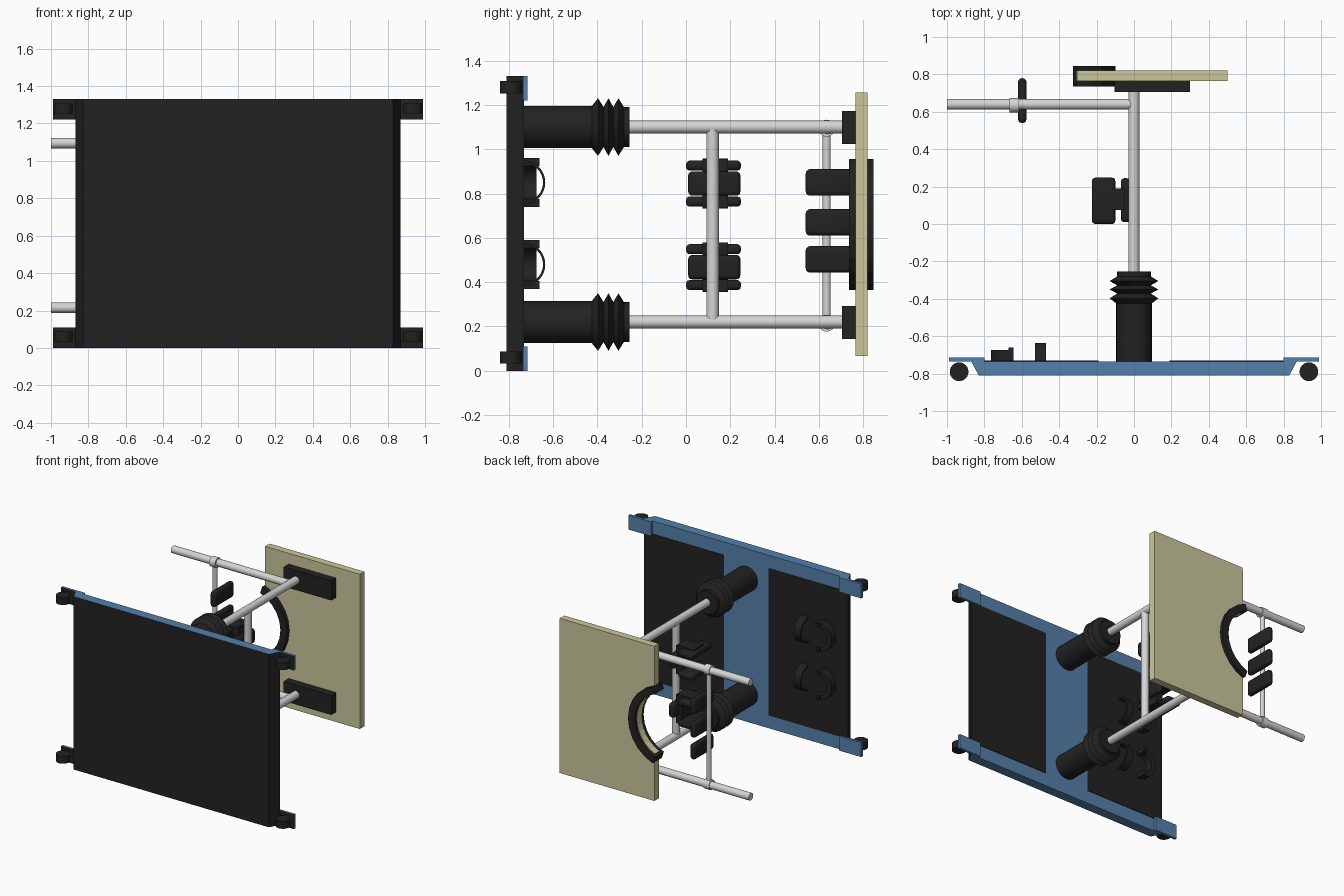
import bpy, bmesh, math
from mathutils import Vector

cube = bpy.data.objects.get("Cube")
if cube:
    bpy.data.objects.remove(cube, do_unlink=True)


def material(name, rgb):
    m = bpy.data.materials.new(name)
    m.use_nodes = True
    m.diffuse_color = (*rgb, 1)
    m.node_tree.nodes["Principled BSDF"].inputs["Base Color"].default_value = (*rgb, 1)
    return m


BLUE = material("blue paint", (0.09, 0.22, 0.40))
BLACK = material("black rubber", (0.016, 0.016, 0.016))
STEEL = material("light steel", (0.66, 0.66, 0.66))
OLIVE = material("pale olive board", (0.60, 0.58, 0.33))


def finish(name, bm, *mats, smooth=0):
    bmesh.ops.recalc_face_normals(bm, faces=bm.faces)
    me = bpy.data.meshes.new(name)
    bm.to_mesh(me)
    bm.free()
    for m in mats:
        me.materials.append(m)
    if smooth:
        me.shade_smooth()
        me.set_sharp_from_angle(angle=math.radians(smooth))
    ob = bpy.data.objects.new(name, me)
    bpy.context.collection.objects.link(ob)
    return ob


def box(name, xs, ys, zs, mat, bevel=0):
    bm = bmesh.new()
    bmesh.ops.create_cube(bm, size=1)
    for v in bm.verts:
        v.co = [(a + b) / 2 + c * (b - a) for (a, b), c in zip((xs, ys, zs), v.co)]
    if bevel:
        bmesh.ops.bevel(bm, geom=bm.edges[:], offset=bevel, segments=3,
                        profile=0.5, affect='EDGES')
    return finish(name, bm, mat, smooth=40 if bevel else 0)


def rod(name, p, q, r, mat, sides=24):
    p, q = Vector(p), Vector(q)
    bm = bmesh.new()
    bmesh.ops.create_cone(bm, cap_ends=True, segments=sides, radius1=r, radius2=r,
                          depth=(q - p).length)
    bm.transform((q - p).to_track_quat('Z', 'Y').to_matrix().to_4x4())
    bmesh.ops.translate(bm, verts=bm.verts, vec=(p + q) / 2)
    return finish(name, bm, mat, smooth=40)


def prism(name, outline, axis, lo, hi, mat, smooth=0):
    # extrude a flat outline along one axis
    bm = bmesh.new()
    verts = []
    for u, v in outline:
        co = [u, v]
        co.insert("xyz".index(axis), lo)
        verts.append(bm.verts.new(co))
    face = bm.faces.new(verts)
    new = bmesh.ops.extrude_face_region(bm, geom=[face])["geom"]
    step = Vector([hi - lo if a == axis else 0 for a in "xyz"])
    bmesh.ops.translate(bm, vec=step, verts=[g for g in new if isinstance(g, bmesh.types.BMVert)])
    return finish(name, bm, mat, smooth=smooth)


def arc(cu, cv, ru, rv, a0, a1, n):
    angles = [math.radians(a0 + (a1 - a0) * i / n) for i in range(n + 1)]
    return [(cu + ru * math.cos(a), cv + rv * math.sin(a)) for a in angles]


def blacken(ob, rule):
    ob.data.materials.append(BLACK)
    for f in ob.data.polygons:
        if rule(f.normal):
            f.material_index = 1


DECK = -0.735
LEVELS = {"lower": 0.22, "upper": 1.10}

# Base platform with black underside and sloped ends
base = prism("base_platform", [(-0.83, -0.81), (0.83, -0.81), (0.87, DECK), (-0.87, DECK)],
             "z", 0, 1.33, BLUE)
blacken(base, lambda n: n.y < -0.1 or abs(n.x) > 0.5)

# Floor mats, corner flaps and wheels
for side, s in (("left", 1), ("right", -1)):
    box(side + "_mat", sorted((0.19 * s, 0.868 * s)), (DECK, DECK + 0.004), (0.10, 1.23), BLACK)
    for end, z, wheel in (("lower", 0, 0.06), ("upper", 1.22, 1.28)):
        flap = box(f"{side}_{end}_flap", sorted((0.80 * s, 0.99 * s)), (DECK, -0.715),
                   (z, z + 0.11), BLUE)
        blacken(flap, lambda n: n.y < -0.5)
        rod(f"{side}_{end}_wheel", (0.935 * s, -0.79, wheel - 0.028),
            (0.935 * s, -0.79, wheel + 0.028), 0.05, BLACK)

# Column sleeves with bellows, long rods and handle bars
profile = [(0, DECK), (0.095, DECK), (0.095, -0.425), (0.13, -0.397), (0.09, -0.372),
           (0.13, -0.35), (0.09, -0.328), (0.13, -0.305), (0.09, -0.28), (0.09, -0.255),
           (0, -0.255)]
for end, z in LEVELS.items():
    bm = bmesh.new()
    vs = [bm.verts.new((r, y, z)) for r, y in profile]
    es = [bm.edges.new(pair) for pair in zip(vs, vs[1:])]
    bmesh.ops.spin(bm, geom=vs + es, cent=(0, 0, z), axis=(0, 1, 0),
                   angle=math.tau, steps=32, use_duplicate=False)
    bmesh.ops.remove_doubles(bm, verts=bm.verts, dist=0.0005)
    finish(end + "_bellows_sleeve", bm, BLACK, smooth=35)
    rod(end + "_column", (0, -0.26, z), (0, 0.71, z), 0.029, STEEL)
    rod(end + "_handle_bar", (0, 0.64, z - 0.005), (-1, 0.64, z - 0.005), 0.028, STEEL)
    rod(end + "_clamp", (-0.665, 0.635, z - 0.005), (-0.615, 0.635, z - 0.005), 0.038, STEEL)
    box(end + "_board_bracket", (-0.105, 0.30), (0.705, 0.766), (z - 0.077, z + 0.073), BLACK)

rod("knee_crossbar", (0, 0.12, 0.22), (0, 0.12, 1.10), 0.028, STEEL)
rod("back_pad_post", (-0.64, 0.635, 0.20), (-0.64, 0.635, 1.11), 0.018, STEEL)

# Back pads
for i, z in enumerate((0.503, 0.67, 0.85)):
    pad = box(f"back_pad_{i + 1}", (-0.62, -0.575), (0.54, 0.78), (z - 0.06, z + 0.06), BLACK, 0.02)

# Knee supports: back cushion, two side cushions and a bracket
for name, z in (("lower", 0.468), ("upper", 0.845)):
    box(name + "_knee_cushion", (-0.07, -0.02), (0.01, 0.245), (z - 0.055, z + 0.055), BLACK, 0.018)
    box(name + "_knee_bracket_back", (-0.10, -0.05), (0.075, 0.19), (z - 0.11, z + 0.11), BLACK)
    for side, s in (("top", 1), ("bottom", -1)):
        box(f"{name}_knee_{side}_cushion", (-0.225, -0.10), (0, 0.248),
            sorted((z + 0.058 * s, z + 0.104 * s)), BLACK, 0.018)
        box(f"{name}_knee_{side}_bracket", (-0.20, -0.06), (0.075, 0.19),
            sorted((z + 0.098 * s, z + 0.112 * s)), BLACK)

# Board with a curved cutout, lined by a chest pad
CX, CZ = -0.41, 0.66
cut = [p for p in arc(CX, CZ, 0.253, 0.253, -66, 66, 12)]
board = [(-0.305, 0.066), (0.50, 0.066), (0.50, 1.255), (-0.305, 1.255)]
prism("board", board + cut[::-1], "y", 0.765, 0.82, OLIVE)
chest = arc(CX, CZ, 0.312, 0.312, -71, 71, 10) + arc(CX, CZ, 0.256, 0.256, 71, -71, 10)
prism("chest_pad", chest, "y", 0.735, 0.845, BLACK)

# Foot holders: heel cup and toe strap
for name, z in (("lower", 0.48), ("upper", 0.85)):
    heel = arc(-0.655, z, 0.11, 0.11, 90, 270, 14) + arc(-0.655, z, 0.07, 0.075, 270, 90, 14)
    prism(name + "_heel_cup", heel, "y", DECK, -0.675, BLACK, smooth=40)
    for side, s in (("top", 1), ("bottom", -1)):
        box(f"{name}_heel_{side}_tip", (-0.67, -0.645), (DECK, -0.66),
            sorted((z + 0.075 * s, z + 0.11 * s)), BLACK)
    strap = arc(DECK, z, 0.10, 0.10, -90, 90, 16) + arc(DECK, z, 0.09, 0.088, 90, -90, 16)
    prism(name + "_toe_strap", strap, "x", -0.53, -0.47, BLACK, smooth=40)
